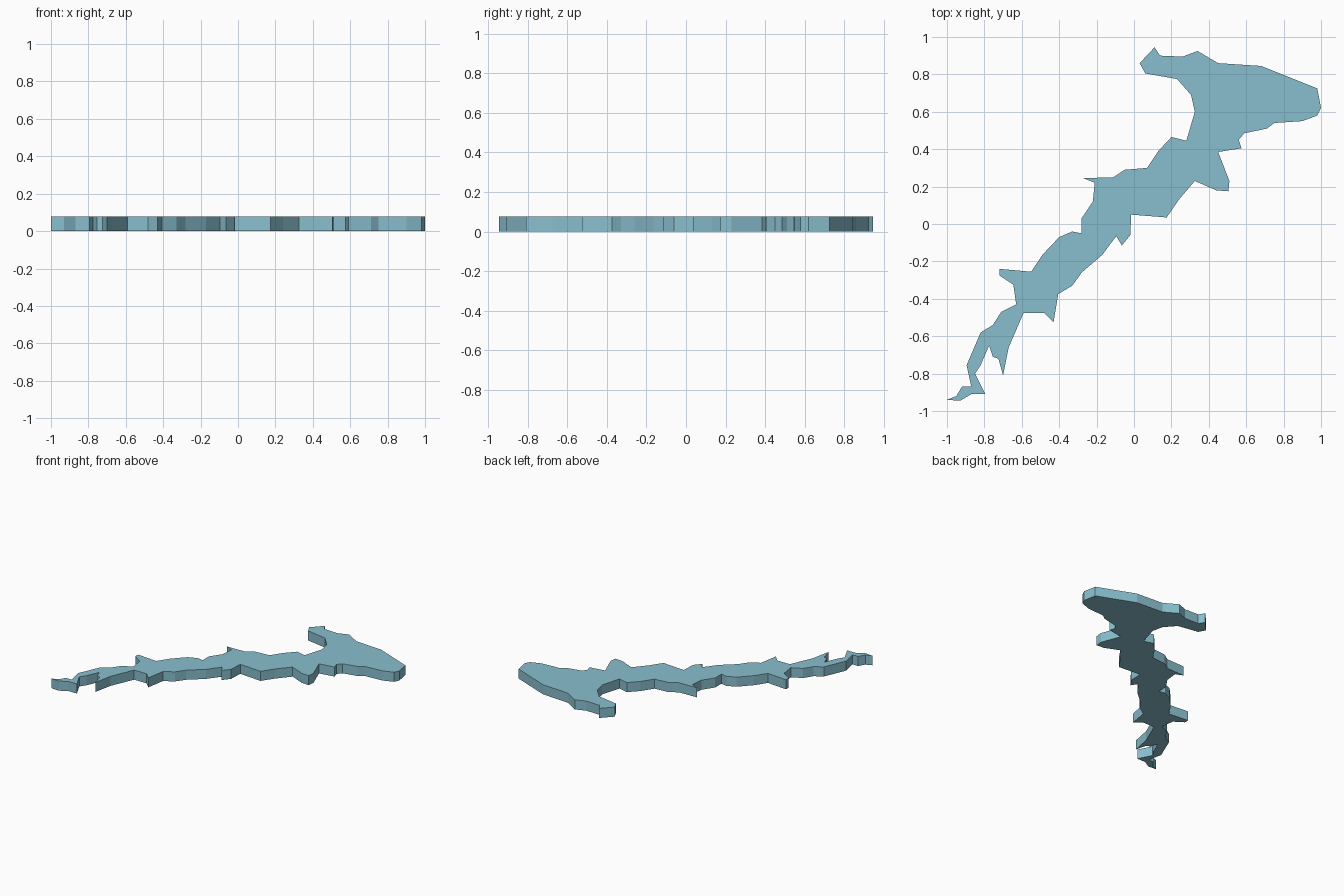
import bpy, bmesh

THICKNESS = 0.077

# Plan outline: hooked head, right edge down to the tail, left edge back up
OUTLINE = [
    (0.03, 0.86), (0.11, 0.945), (0.14, 0.90), (0.26, 0.895), (0.34, 0.925),
    (0.45, 0.86), (0.68, 0.845), (0.98, 0.725), (1.0, 0.62), (0.98, 0.58),
    (0.90, 0.55), (0.75, 0.54), (0.71, 0.51), (0.59, 0.485), (0.56, 0.45),
    (0.575, 0.405), (0.45, 0.385), (0.51, 0.23), (0.505, 0.175), (0.44, 0.18),
    (0.325, 0.23), (0.24, 0.13), (0.175, 0.035), (-0.015, 0.05), (-0.02, -0.06),
    (-0.065, -0.115), (-0.095, -0.065), (-0.17, -0.165), (-0.28, -0.26), (-0.33, -0.33),
    (-0.405, -0.375), (-0.43, -0.525), (-0.48, -0.475), (-0.59, -0.475), (-0.67, -0.66),
    (-0.70, -0.81), (-0.725, -0.72), (-0.755, -0.71), (-0.775, -0.65), (-0.82, -0.755),
    (-0.85, -0.80), (-0.795, -0.91), (-0.87, -0.91), (-0.93, -0.945), (-1.0, -0.94),
    (-0.95, -0.92), (-0.92, -0.87), (-0.87, -0.87), (-0.895, -0.755), (-0.82, -0.58),
    (-0.755, -0.54), (-0.71, -0.47), (-0.63, -0.43), (-0.645, -0.325), (-0.72, -0.275),
    (-0.72, -0.24), (-0.55, -0.255), (-0.49, -0.165), (-0.40, -0.07), (-0.33, -0.04),
    (-0.28, -0.05), (-0.28, 0.03), (-0.22, 0.12), (-0.21, 0.22), (-0.27, 0.245),
    (-0.11, 0.25), (-0.05, 0.29), (0.07, 0.30), (0.13, 0.39), (0.20, 0.465),
    (0.28, 0.445), (0.325, 0.60), (0.305, 0.69), (0.23, 0.775), (0.06, 0.805),
]

# Flat slab extruded from the outline
bm = bmesh.new()
base = bm.faces.new([bm.verts.new((x, y, 0)) for x, y in OUTLINE])
result = bmesh.ops.extrude_face_region(bm, geom=[base], use_keep_orig=True)
top = [g for g in result["geom"] if isinstance(g, bmesh.types.BMVert)]
bmesh.ops.translate(bm, verts=top, vec=(0, 0, THICKNESS))
bmesh.ops.recalc_face_normals(bm, faces=bm.faces)
caps = [f for f in bm.faces if len(f.verts) > 4]
bmesh.ops.triangulate(bm, faces=caps, ngon_method='EAR_CLIP')

mesh = bpy.data.meshes.new("island_slab")
bm.to_mesh(mesh)
bm.free()
slab = bpy.data.objects.new("island_slab", mesh)
bpy.context.collection.objects.link(slab)

# Pale blue surface
blue = bpy.data.materials.new("pale_blue")
blue.diffuse_color = (0.25, 0.52, 0.62, 1)
mesh.materials.append(blue)
